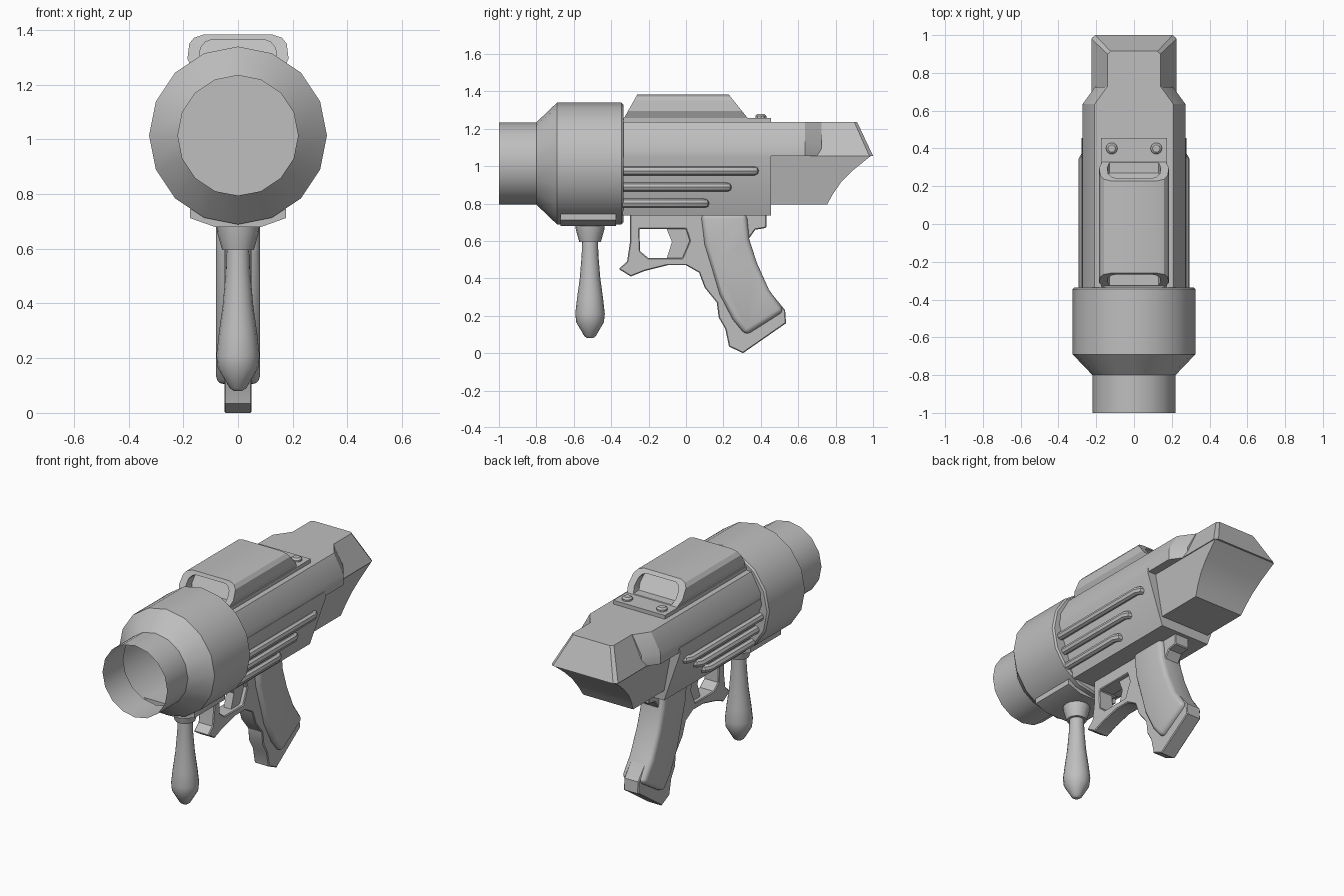
import bpy
import math
from mathutils import Vector

cube = bpy.data.objects.get("Cube")
if cube:
    bpy.data.objects.remove(cube, do_unlink=True)

grey = bpy.data.materials.new("plain grey")
grey.use_nodes = True
grey.diffuse_color = (0.52, 0.52, 0.52, 1)
grey.node_tree.nodes["Principled BSDF"].inputs["Base Color"].default_value = grey.diffuse_color


def add_object(name, data):
    obj = bpy.data.objects.new(name, data)
    bpy.context.collection.objects.link(obj)
    return obj


def finish(obj):
    """Bake modifiers, colour the part and smooth its shallow edges."""
    bpy.context.view_layer.update()
    graph = bpy.context.evaluated_depsgraph_get()
    mesh = bpy.data.meshes.new_from_object(obj.evaluated_get(graph))
    name = obj.name
    bpy.data.objects.remove(obj, do_unlink=True)
    mesh.materials.clear()
    mesh.materials.append(grey)
    part = add_object(name, mesh)
    bpy.ops.object.select_all(action='DESELECT')
    part.select_set(True)
    bpy.context.view_layer.objects.active = part
    bpy.ops.object.shade_smooth_by_angle(angle=math.radians(30))
    return part


def loft(name, rings, cap_start=True, cap_end=True):
    """Skin a row of matching closed rings."""
    import bmesh
    bm = bmesh.new()
    loops = [[bm.verts.new(p) for p in ring] for ring in rings]
    count = len(loops[0])
    for a, b in zip(loops, loops[1:]):
        for i in range(count):
            j = (i + 1) % count
            bm.faces.new((a[i], a[j], b[j], b[i]))
    if cap_start:
        bm.faces.new(loops[0])
    if cap_end:
        bm.faces.new(loops[-1])
    bmesh.ops.recalc_face_normals(bm, faces=bm.faces)
    mesh = bpy.data.meshes.new(name)
    bm.to_mesh(mesh)
    bm.free()
    return add_object(name, mesh)


def prism(name, outline, width):
    """Side outline (y, z) thickened across x; width is a function of height."""
    return loft(name, [[(s * width(z), y, z) for y, z in outline] for s in (-1, 1)])


def section(half, y, lean=0):
    """Mirror a half outline (x, z) into a full ring, leaning in y with height."""
    full = half + [(-x, z) for x, z in reversed(half)]
    low = half[0][1]
    return [(x, y + lean * (z - low), z) for x, z in full]


def lathe(name, profile, sides, centre, axis, cap_start=True):
    rings = []
    for radius, along in profile:
        ring = []
        for i in range(sides):
            a = math.tau * i / sides
            u, v = radius * math.cos(a), radius * math.sin(a)
            offset = (u, along, v) if axis == 'Y' else (u, v, along)
            ring.append(Vector(centre) + Vector(offset))
        rings.append(ring)
    return loft(name, rings, cap_start)


def bevel(obj, width, segments):
    mod = obj.modifiers.new("soft edges", 'BEVEL')
    mod.width = width
    mod.segments = segments
    mod.limit_method = 'ANGLE'
    mod.angle_limit = math.radians(60)


# Hollow barrel, open at the muzzle
finish(lathe("barrel", [(0.22, -1), (0.22, -0.8), (0.325, -0.69), (0.325, -0.345),
                        (0.315, -0.335)], 16, (0, 0, 1.014), 'Y', cap_start=False))

# Lower body with sloping sides
lower = [(0.17, 0.735), (0.279, 1.05), (0.274, 1.085)]
finish(loft("lower_body", [section(lower, y) for y in (-0.34, 0.455)]))

# Upper body with chamfered shoulders that taper at the rear
upper = [(0.272, 1.055), (0.272, 1.12), (0.208, 1.235)]
upper_end = [(x - 0.065, z) for x, z in upper]
finish(loft("upper_body", [section(upper, -0.34), section(upper, 0.635),
                           section(upper_end, 0.725)]))


# Rear stock: faceted top and scooped underside
def stock_ring(x, y, corner, z):
    return [(-x, 0.4, z), (x, 0.4, z), (x, y - corner, z), (x - corner, y, z),
            (corner - x, y, z), (-x, y - corner, z)]


finish(loft("stock_top", [stock_ring(0.225, 1, 0.02, 1.055), stock_ring(0.14, 0.915, 0.015, 1.235)]))
finish(prism("stock_underside",
             [(0.44, 0.795), (0.755, 0.795), (0.785, 0.85), (0.83, 0.915), (0.89, 0.975),
              (0.99, 1.056), (0.44, 1.056)],
             lambda z: 0.17 + 0.19 * (z - 0.795)))

# Top plate and its two screws
plate = [(0.175, 1.23), (0.175, 1.258)]
finish(loft("top_plate", [section(plate, y) for y in (-0.335, 0.455)]))
for side in (-1, 1):
    finish(lathe("plate_screw", [(0.031, 0), (0.031, 0.018), (0.02, 0.028)], 10,
                 (side * 0.118, 0.4, 1.25), 'Z'))

# Hollow-ended top cover with slanted ends
cover = [(0.165, 1.25), (0.185, 1.295), (0.178, 1.35), (0.16, 1.372), (0.125, 1.383)]
inner = [(0.13, 1.262), (0.142, 1.295), (0.137, 1.335), (0.12, 1.355), (0.1, 1.363)]
finish(loft("top_cover", [section(inner, -0.26, 0.56), section(inner, -0.325, 0.56),
                          section(cover, -0.335, 0.56), section(cover, 0.335, -0.8),
                          section(inner, 0.325, -0.8), section(inner, 0.27, -0.8)]))

# Three bent rods on each side
for side in (-1, 1):
    for z, end in ((0.975, 0.4), (0.888, 0.255), (0.802, 0.135)):
        x = 0.188 + 0.34 * (z - 0.735)
        curve = bpy.data.curves.new("side_rod", 'CURVE')
        curve.dimensions = '3D'
        curve.bevel_depth = 0.024
        curve.bevel_resolution = 2
        curve.use_fill_caps = True
        path = [(x, -0.34), (x, end - 0.06), (x - 0.012, end - 0.035), (x - 0.07, end - 0.02)]
        spline = curve.splines.new('POLY')
        spline.points.add(len(path) - 1)
        for point, (px, py) in zip(spline.points, path):
            point.co = (side * px, py, z, 1)
        finish(add_object("side_rod", curve))

# Front handle and its mount
mount = [(0.085, 0.68), (0.175, 0.712), (0.175, 0.745)]
finish(loft("handle_mount", [section(mount, y) for y in (-0.67, -0.375)]))
spot = (0, -0.513, 0)
finish(lathe("handle_collar", [(0.08, 0.7), (0.076, 0.66), (0.058, 0.595)], 16, spot, 'Z'))
finish(lathe("front_handle", [(0.042, 0.61), (0.045, 0.52), (0.055, 0.4), (0.07, 0.29), (0.079, 0.21),
                              (0.074, 0.165), (0.03, 0.09), (0.015, 0.08)], 16, spot, 'Z'))

# Trigger frame running down through the grip
frame = prism("trigger_frame", [
    (-0.3, 0.745), (-0.3, 0.59), (-0.315, 0.49), (-0.36, 0.45), (-0.295, 0.41), (-0.22, 0.44),
    (-0.1, 0.47), (0, 0.47), (0.07, 0.43), (0.1, 0.35), (0.165, 0.27), (0.175, 0.19),
    (0.21, 0.13), (0.23, 0.035), (0.305, 0), (0.535, 0.16), (0.53, 0.23), (0.44, 0.34),
    (0.375, 0.485), (0.335, 0.61), (0.37, 0.66), (0.43, 0.67), (0.43, 0.745)], lambda z: 0.05)
cutter = prism("guard_cutter", [(-0.25, 0.663), (-0.245, 0.545), (-0.2, 0.508), (-0.02, 0.508),
                                (0.02, 0.6), (0, 0.663)], lambda z: 0.2)
cutter.hide_render = True
hole = frame.modifiers.new("guard hole", 'BOOLEAN')
hole.object = cutter
hole.solver = 'EXACT'
bevel(frame, 0.008, 1)
finish(frame)
bpy.data.objects.remove(cutter, do_unlink=True)

# Trigger
finish(prism("trigger", [(-0.11, 0.68), (-0.075, 0.595), (-0.105, 0.5), (-0.02, 0.5),
                         (0.02, 0.6), (0, 0.68)], lambda z: 0.025))

# Rounded rear grip
grip = prism("rear_grip", [
    (0.08, 0.745), (0.1, 0.58), (0.14, 0.45), (0.18, 0.315), (0.25, 0.18), (0.32, 0.095),
    (0.525, 0.225), (0.443, 0.34), (0.378, 0.485), (0.338, 0.61), (0.325, 0.745)], lambda z: 0.08)
bevel(grip, 0.028, 3)
finish(grip)
